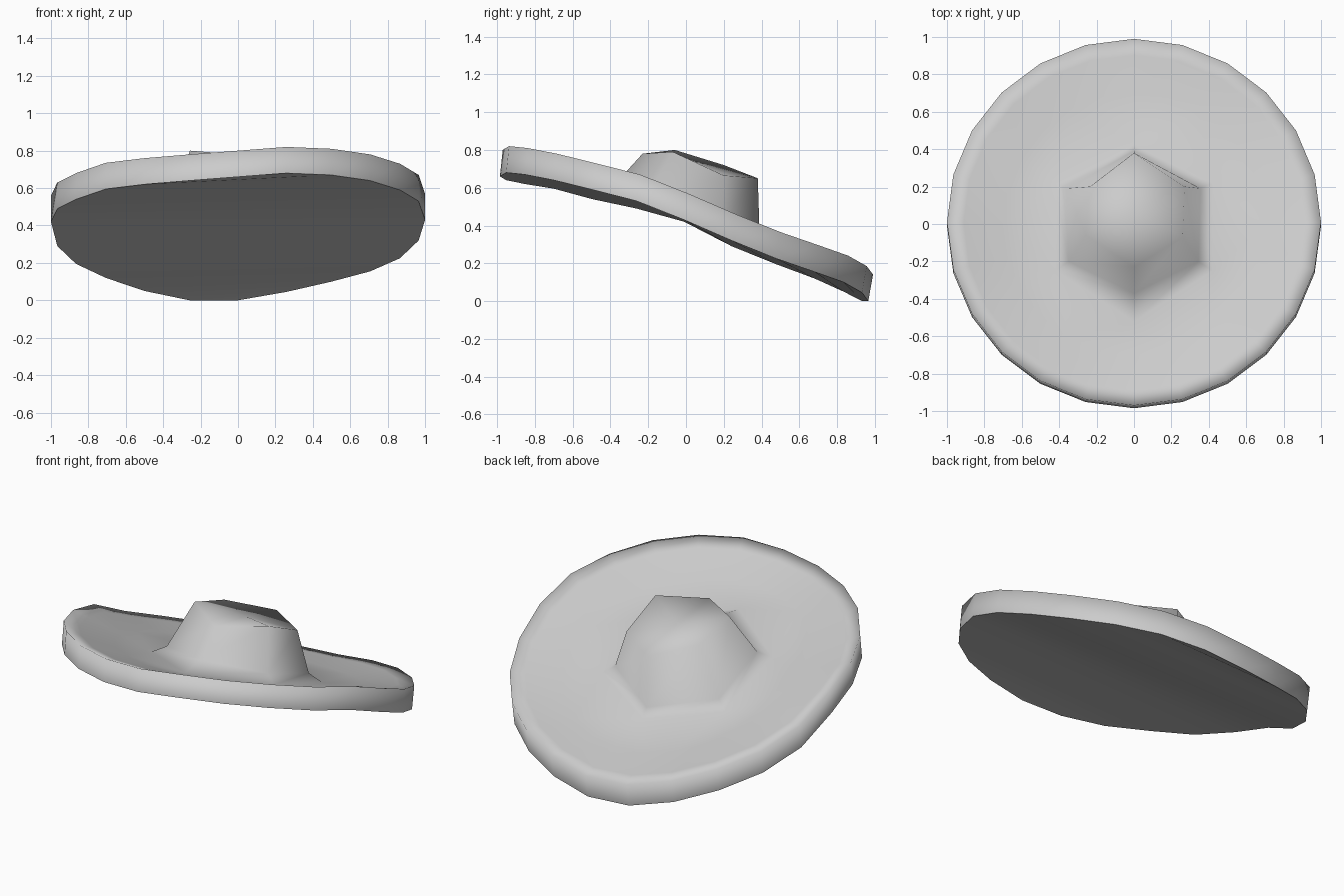
import bpy, bmesh, math

if "Cube" in bpy.data.objects:
    bpy.data.objects.remove(bpy.data.objects["Cube"])

N = 24
# height of the brim's lower edge, every 15 degrees from +x counter-clockwise
EDGE = [.43, .32, .225, .155, .10, .045, 0, 0, .05, .12, .195, .29,
        .42, .49, .54, .595, .62, .64, .66, .68, .67, .64, .59, .53]


def sheet(x, y):
    """Tilted plane whose sides curl up."""
    return .33 - .34 * y + .095 * x * x + .02 * x


bm = bmesh.new()


def ring(points):
    return [bm.verts.new(p) for p in points]


def bridge(a, b):
    n = len(a)
    for i in range(n):
        j = (i + 1) % n
        bm.faces.new((a[i], a[j], b[j], b[i]))


# brim: lower edge, upper edge, narrow lip, dished inner ring
ang = [2 * math.pi * k / N for k in range(N)]
low = ring([(math.cos(a), .975 * math.sin(a) - .01, z) for a, z in zip(ang, EDGE)])
top = ring([(math.cos(a), .98 * math.sin(a) + .01, z + .14) for a, z in zip(ang, EDGE)])
dish = []
for a in ang:
    x, y = .7 * math.cos(a), .7 * math.sin(a)
    dish.append(bm.verts.new((x, y, sheet(x, y) + .11)))
lip = ring([t.co.lerp(d.co, .3) for t, d in zip(top, dish)])
bridge(low, top)
bridge(top, lip)
bridge(lip, dish)

# underside: strips running straight across from side to side
right = [low[(18 + k) % N] for k in range(13)]   # front to back along +x
left = [low[18 - k] for k in range(13)]          # front to back along -x
for k in range(12):
    quad = [right[k], right[k + 1], left[k + 1], left[k]]
    bm.faces.new(list(dict.fromkeys(quad)))

# crown: six-sided foot, waist and sloping top (starting at 30 degrees)
foot = ring([(x, y, sheet(x, y) + .095) for x, y in
             [(.42, .22), (0, .43), (-.42, .22), (-.42, -.25), (0, -.52), (.42, -.25)]])
waist = ring([(x, y, sheet(x, y) + h) for x, y, h in
              [(.355, .19, .14), (0, .39, .14), (-.362, .19, .14),
               (-.35, -.2, .15), (0, -.37, .17), (.345, -.2, .15)]])
peak = ring([(.27, .2, .665), (0, .38, .65), (-.235, .2, .72),
             (-.257, -.06, .80), (0, -.23, .78), (.26, -.07, .79)])
bridge(foot, waist)
bridge(waist, peak)
centre = bm.verts.new((0, .07, .73))
for i in range(6):
    bm.faces.new((peak[i], peak[(i + 1) % 6], centre))

# join the 24-sided dish to the six-sided foot
for j in range(6):
    s, nxt = 2 + 4 * j, foot[(j + 1) % 6]
    for k in range(4):
        h = foot[j] if k < 2 else nxt
        bm.faces.new((dish[(s + k) % N], dish[(s + k + 1) % N], h))
    bm.faces.new((foot[j], dish[(s + 2) % N], nxt))

bmesh.ops.recalc_face_normals(bm, faces=bm.faces)
for f in bm.faces:
    f.smooth = True
# crisp lower edge
for a, b in zip(low, low[1:] + low[:1]):
    bm.edges.get((a, b)).smooth = False

mesh = bpy.data.meshes.new("wide_brim_hat")
bm.to_mesh(mesh)
bm.free()
bpy.context.collection.objects.link(bpy.data.objects.new("wide_brim_hat", mesh))
